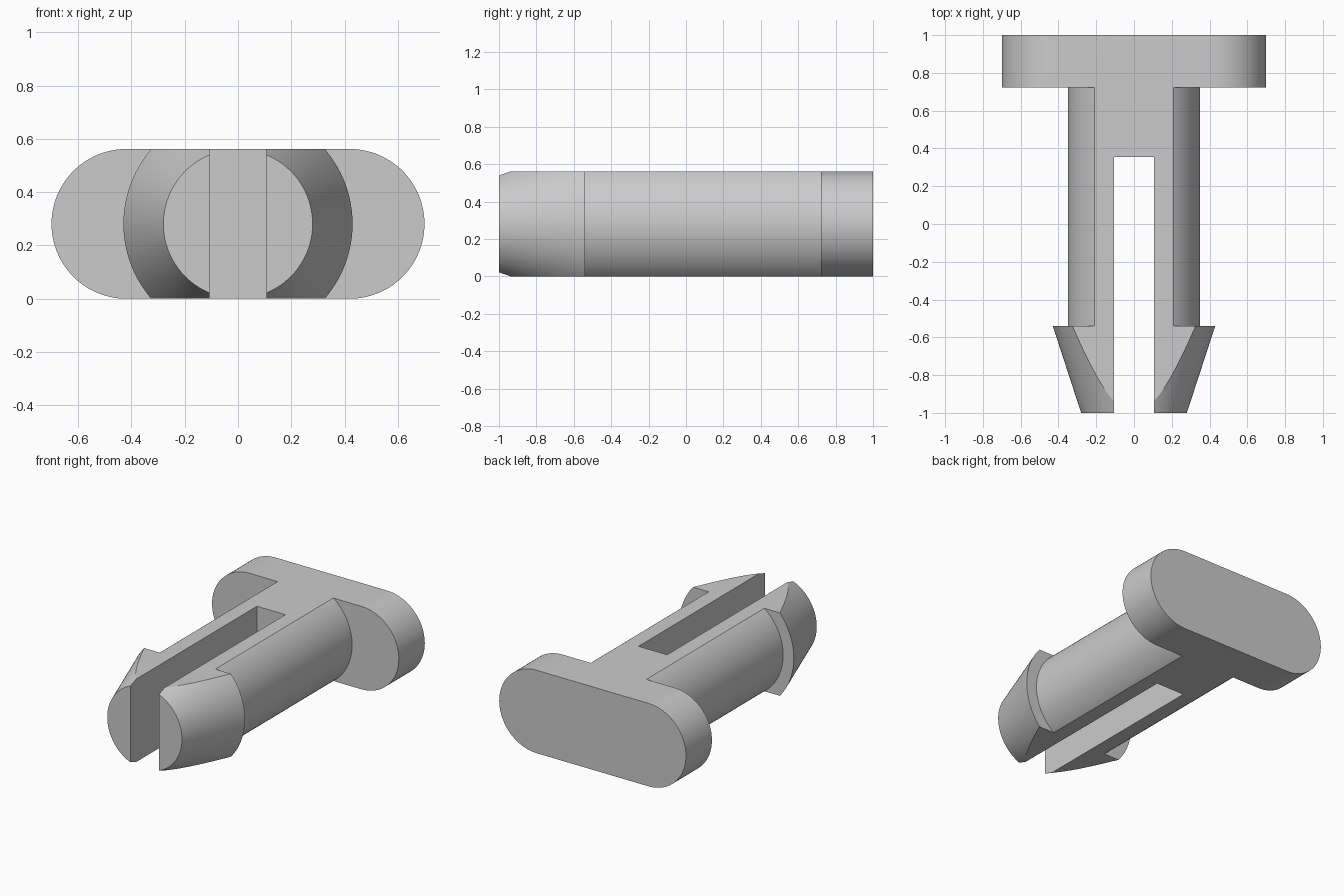
import bpy
import bmesh
import math
from mathutils import Matrix

cube = bpy.data.objects.get("Cube")
if cube:
    bpy.data.objects.remove(cube, do_unlink=True)

HALF = 0.281          # half of the thickness
SHAFT_R = 0.35
BARB_R = 0.43
TIP_R = 0.28
BARB_Y = -0.54
HEAD_Y = 0.722
HEAD_X = 0.70
SLOT_HALF = 0.107
SLOT_END = 0.355

grey = bpy.data.materials.new("light grey plastic")
grey.use_nodes = True
colour = (0.6, 0.6, 0.6, 1)
grey.diffuse_color = colour
grey.node_tree.nodes["Principled BSDF"].inputs["Base Color"].default_value = colour


def add_object(name, bm):
    bmesh.ops.recalc_face_normals(bm, faces=bm.faces)
    mesh = bpy.data.meshes.new(name)
    bm.to_mesh(mesh)
    bm.free()
    mesh.materials.append(grey)
    obj = bpy.data.objects.new(name, mesh)
    bpy.context.collection.objects.link(obj)
    return obj


def add_box(name, low, high):
    bm = bmesh.new()
    bmesh.ops.create_cube(bm, size=1)
    for v in bm.verts:
        v.co = [a + (c + 0.5) * (b - a) for a, b, c in zip(low, high, v.co)]
    return add_object(name, bm)


def add_lathe(name, profile, steps=128):
    """Closed solid turned about the y axis, from (radius, y) points."""
    bm = bmesh.new()
    rings = []
    for r, y in profile:
        angles = [math.tau * (i + 0.5) / steps for i in range(steps)]
        rings.append([bm.verts.new((r * math.cos(a), y, HALF + r * math.sin(a))) for a in angles])
    for a, b in zip(rings, rings[1:]):
        for i in range(steps):
            j = (i + 1) % steps
            bm.faces.new((a[i], a[j], b[j], b[i]))
    bm.faces.new(rings[0])
    bm.faces.new(rings[-1])
    return add_object(name, bm)


def add_head(name, steps=48):
    """Plate with round ends."""
    bm = bmesh.new()
    outline = []
    for side in (1, -1):
        for i in range(steps + 1):
            a = -math.pi / 2 + math.pi * i / steps
            x = side * (HEAD_X - HALF + HALF * math.cos(a))
            outline.append(bm.verts.new((x, HEAD_Y, HALF + side * HALF * math.sin(a))))
    face = bm.faces.new(outline)
    extruded = bmesh.ops.extrude_face_region(bm, geom=[face])["geom"]
    moved = [g for g in extruded if isinstance(g, bmesh.types.BMVert)]
    bmesh.ops.transform(bm, matrix=Matrix.Translation((0, 1 - HEAD_Y, 0)), verts=moved)
    return add_object(name, bm)


def combine(target, tool, operation):
    mod = target.modifiers.new(operation, "BOOLEAN")
    mod.operation = operation
    mod.solver = "EXACT"
    mod.object = tool
    bpy.context.view_layer.objects.active = target
    bpy.ops.object.modifier_apply(modifier=mod.name)
    bpy.data.objects.remove(tool, do_unlink=True)


# Turned shaft with the tapered barb at the front
pin = add_lathe("split_pin", [(TIP_R, -1), (BARB_R, BARB_Y), (SHAFT_R, BARB_Y), (SHAFT_R, 0.85)])

# Flats above and below, then the head, then the slot between the prongs
combine(pin, add_box("flats", (-1, -2, 0), (1, 2, 2 * HALF)), "INTERSECT")
combine(pin, add_head("head"), "UNION")
combine(pin, add_box("slot", (-SLOT_HALF, -2, -1), (SLOT_HALF, SLOT_END, 2)), "DIFFERENCE")

# Smooth round walls with sharp edges
bpy.ops.object.select_all(action="DESELECT")
pin.select_set(True)
bpy.context.view_layer.objects.active = pin
bpy.ops.object.shade_smooth_by_angle(angle=math.radians(20))
